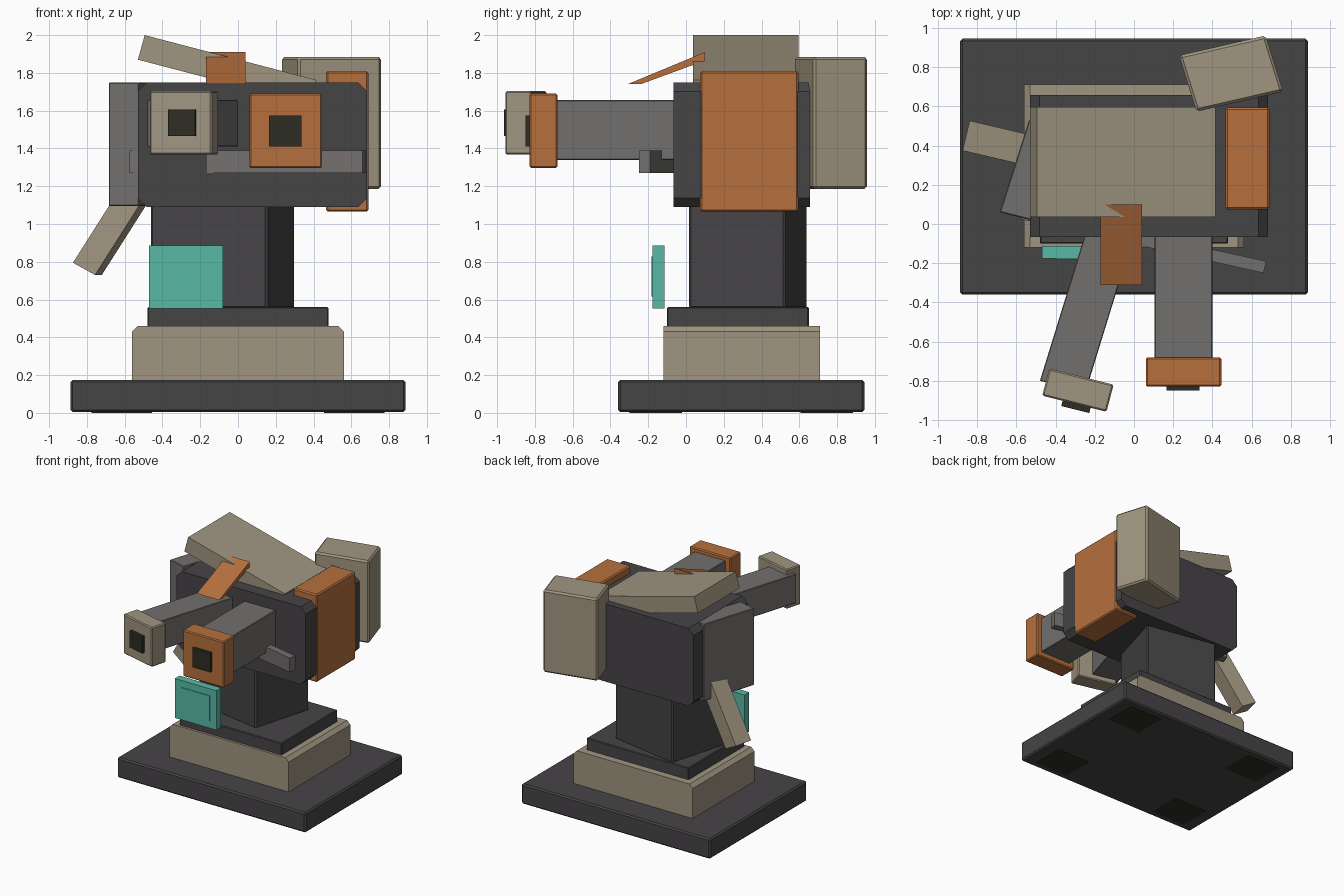
import bpy, bmesh
from mathutils import Vector

cube = bpy.data.objects.get("Cube")
if cube:
    bpy.data.objects.remove(cube, do_unlink=True)


def material(name, rgb):
    mat = bpy.data.materials.new(name)
    mat.use_nodes = True
    mat.diffuse_color = (*rgb, 1)
    mat.node_tree.nodes["Principled BSDF"].inputs["Base Color"].default_value = (*rgb, 1)
    return mat


dark = material("charcoal", (.061, .058, .061))
grey = material("mid grey", (.17, .162, .156))
tan = material("warm tan", (.35, .30, .216))
orange = material("burnt orange", (.468, .162, .048))
teal = material("teal", (.098, .491, .376))
black = material("lens black", (.027, .027, .018))


def finish(name, mat, bm):
    bmesh.ops.recalc_face_normals(bm, faces=bm.faces)
    mesh = bpy.data.meshes.new(name)
    bm.to_mesh(mesh)
    bm.free()
    mesh.materials.append(mat)
    obj = bpy.data.objects.new(name, mesh)
    bpy.context.collection.objects.link(obj)
    return obj


def slab(name, mat, origin, u, v, w, bevel=0, pick=lambda e: True):
    """Six-sided block from one corner and its three edge vectors."""
    bm = bmesh.new()
    bmesh.ops.create_cube(bm, size=1)
    o, u, v, w = map(Vector, (origin, u, v, w))
    for vert in bm.verts:
        c = vert.co + Vector((.5, .5, .5))
        vert.co = o + u * c.x + v * c.y + w * c.z
    if bevel:
        bmesh.ops.bevel(bm, geom=[e for e in bm.edges if pick(e)], offset=bevel,
                        segments=1, affect='EDGES', clamp_overlap=True)
    return finish(name, mat, bm)


def block(name, mat, x, y, z, bevel=0, pick=lambda e: True):
    """Axis-aligned block from its ranges."""
    return slab(name, mat, (x[0], y[0], z[0]), (x[1] - x[0], 0, 0),
                (0, y[1] - y[0], 0), (0, 0, z[1] - z[0]), bevel, pick)


def runs_deep(e):
    d = e.verts[0].co - e.verts[1].co
    return abs(d.y) > abs(d.x) + abs(d.z)


# Base with four foot pads
block("base_plate", dark, (-.887, .887), (-.36, .945), (.004, .175), .012)
for side, x in (("right", -.615), ("left", .615)):
    for end, y in (("front", -.16), ("back", .745)):
        block(f"{end}_{side}_foot_pad", black, (x - .16, x + .16), (y - .14, y + .14), (0, .008))

# Stepped pedestal and turned column
block("plinth", tan, (-.56, .56), (-.12, .71), (.17, .46), .03,
      lambda e: runs_deep(e) and e.verts[0].co.z > .3)
block("collar", dark, (-.48, .48), (-.10, .65), (.45, .56), .006)
slab("column", dark, (-.465, .13, .55), (.62, -.115, 0), (.145, .51, 0), (0, 0, .6), .012)

# Head with chamfered long edges
block("head", dark, (-.53, .684), (-.067, .657), (1.09, 1.75), .048, runs_deep)

# Parts around the head
slab("right_side_panel", grey, (-.685, .06, 1.095), (.16, -.04, 0), (.15, .47, 0), (0, 0, .654), .005)
block("left_side_panel", orange, (.466, .69), (.075, .595), (1.065, 1.81), .01)
slab("back_pack", tan, (.318, .573, 1.185), (.443, .102, 0), (-.089, .286, 0), (0, 0, .70), .014)
slab("roof_plate", tan, (-.53, .036, 1.87), (.91, 0, -.238), (0, .56, 0), (.036, 0, .13))
slab("side_strut", tan, (-.874, .374, .795), (.117, -.028, -.065), (.036, .153, 0), (.34, -.08, .535))
slab("cross_bar", grey, (.66, -.25, 1.27), (-1.235, .274, 0), (.015, .06, 0), (0, 0, .12))

# Visor wedge resting over the front of the roof
bm = bmesh.new()
profile = ((-.31, 1.74), (-.24, 1.74), (.1, 1.865), (.1, 1.91))
face = bm.faces.new([bm.verts.new((-.17, y, z)) for y, z in profile])
extruded = bmesh.ops.extrude_face_region(bm, geom=[face])["geom"]
bmesh.ops.translate(bm, vec=(.21, 0, 0),
                    verts=[g for g in extruded if isinstance(g, bmesh.types.BMVert)])
finish("visor", orange, bm)

# Left arm, straight
block("left_arm", grey, (.105, .4), (-.70, .1), (1.34, 1.657), .005)
block("left_arm_head", orange, (.06, .445), (-.828, -.68), (1.297, 1.69), .008)
block("left_lens", black, (.165, .335), (-.85, -.82), (1.41, 1.575))

# Right arm, turned outwards
slab("right_arm", grey, (-.48, -.80, 1.41), (.235, -.05, 0), (.262, .85, 0), (0, 0, .247), .004)
slab("right_arm_head", tan, (-.468, -.875, 1.367), (.328, -.082, 0), (.036, .138, 0), (0, 0, .336), .008)
slab("right_lens", black, (-.371, -.928, 1.465), (.143, -.036, 0), (.01, .04, 0), (0, 0, .14))

# Floating screen with a raised pane
block("screen", teal, (-.47, -.08), (-.177, -.113), (.552, .887))
block("screen_pane", teal, (-.403, -.14), (-.182, -.175), (.615, .828))
